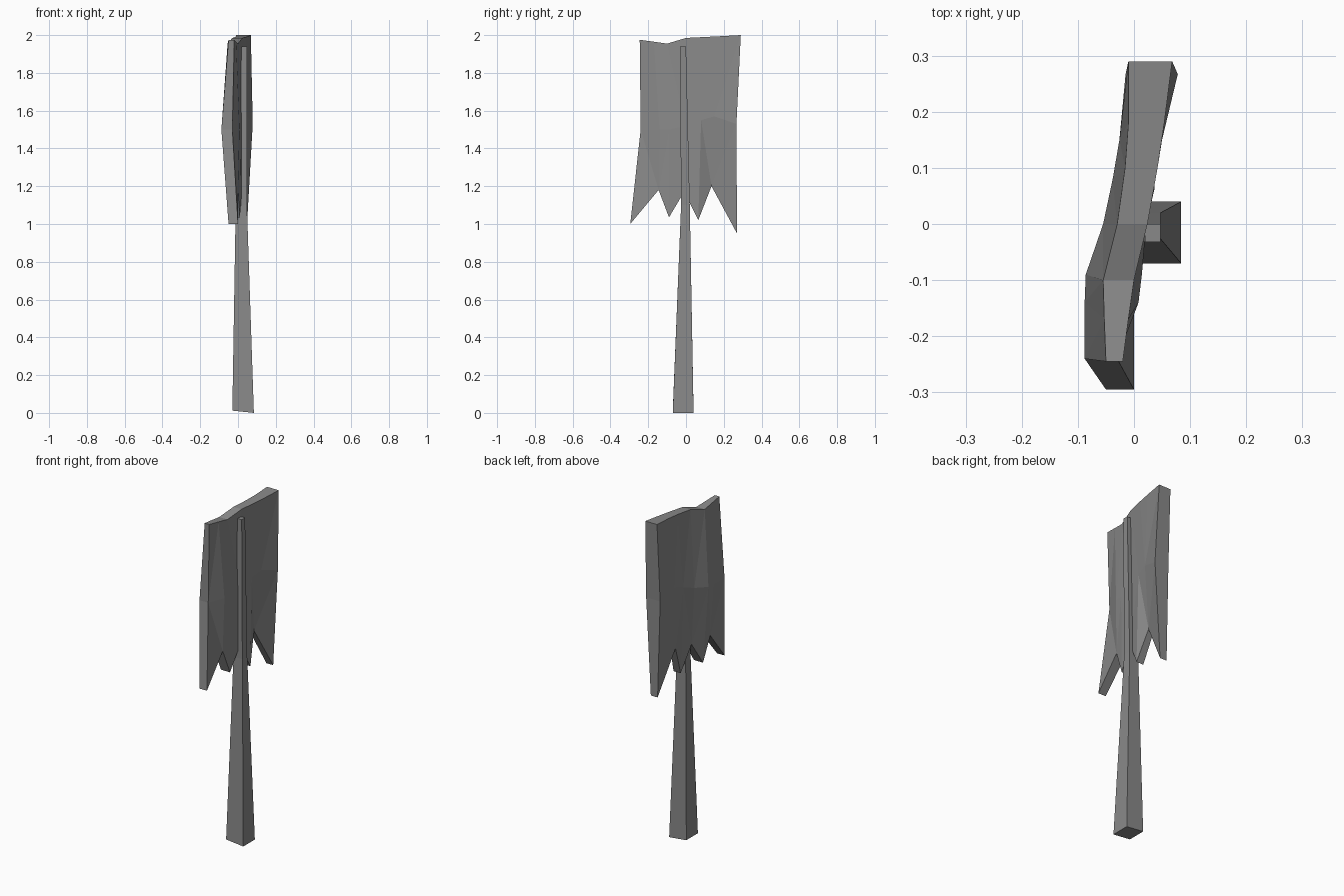
import bpy
import bmesh

cube = bpy.data.objects.get("Cube")
if cube:
    bpy.data.objects.remove(cube, do_unlink=True)

grey = bpy.data.materials.new("weathered_grey")
grey.use_nodes = True
colour = (0.25, 0.25, 0.25, 1)
grey.diffuse_color = colour
grey.node_tree.nodes["Principled BSDF"].inputs["Base Color"].default_value = colour


def loft(name, rings):
    """Skin a stack of equal closed rings and cap both ends."""
    bm = bmesh.new()
    rows = [[bm.verts.new(p) for p in ring] for ring in rings]
    n = len(rows[0])
    for a, b in zip(rows, rows[1:]):
        for i in range(n):
            j = (i + 1) % n
            bm.faces.new((a[i], a[j], b[j], b[i]))
    bm.faces.new(rows[0])
    bm.faces.new(rows[-1])
    bmesh.ops.recalc_face_normals(bm, faces=bm.faces[:])
    mesh = bpy.data.meshes.new(name)
    bm.to_mesh(mesh)
    bm.free()
    mesh.materials.append(grey)
    obj = bpy.data.objects.new(name, mesh)
    bpy.context.collection.objects.link(obj)
    return obj


def post_ring(x0, x1, y0, y1, z, tilt=0):
    return [(x0, y0, z + tilt), (x1, y0, z), (x1, y1, z), (x0, y1, z + tilt)]


# Square post, thick at the foot and slim behind the cloth
loft("post", [
    post_ring(-0.03, 0.084, -0.07, 0.04, 0.0, 0.012),
    post_ring(-0.012, 0.047, -0.026, 0.02, 1.1),
    post_ring(0.02, 0.047, -0.032, 0.0, 1.94),
])

# Cloth stations along y: (y, z, x of outer side, x of post side)
hem = [(-.295, 1.0, -.05, 0), (-.145, 1.18, -.06, 0), (-.09, 1.035, -.05, .01),
       (-.01, 1.17, -.03, .02), (.065, 1.02, -.01, .037), (.135, 1.2, -.025, .012),
       (.27, .95, 0, .045)]
middle = [(-.24, 1.5, -.088, -.03), (-.14, 1.5, -.088, .008), (-.09, 1.5, -.086, .014),
          (0, 1.52, -.055, .022), (.08, 1.55, -.038, .036), (.15, 1.57, -.026, .05),
          (.267, 1.53, -.015, .078)]
top = [(-.245, 1.975, -.05, -.02), (-.17, 1.965, -.053, -.01), (-.1, 1.955, -.055, 0),
       (0, 1.985, -.03, .024), (.1, 1.99, -.016, .042), (.18, 1.994, -.01, .054),
       (.29, 2.0, -.01, .068)]


def cloth_ring(row):
    near = [(xb, y, z) for y, z, xa, xb in row]
    far = [(xa, y, z) for y, z, xa, xb in reversed(row)]
    return near + far


cloth = loft("torn_banner", [cloth_ring(r) for r in (hem, middle, top)])

# Replace the two long caps by clean strips, then split the folds flat
bm = bmesh.new()
bm.from_mesh(cloth.data)
bm.verts.ensure_lookup_table()
caps = [f for f in bm.faces if len(f.verts) > 4]
bmesh.ops.delete(bm, geom=caps, context='FACES_ONLY')
n = 2 * len(hem)
for start in (0, 2 * n):
    for i in range(len(hem) - 1):
        ids = (i, i + 1, n - 2 - i, n - 1 - i)
        bm.faces.new([bm.verts[start + k] for k in ids])
bmesh.ops.recalc_face_normals(bm, faces=bm.faces[:])
bmesh.ops.triangulate(bm, faces=bm.faces[:])
bm.to_mesh(cloth.data)
bm.free()
